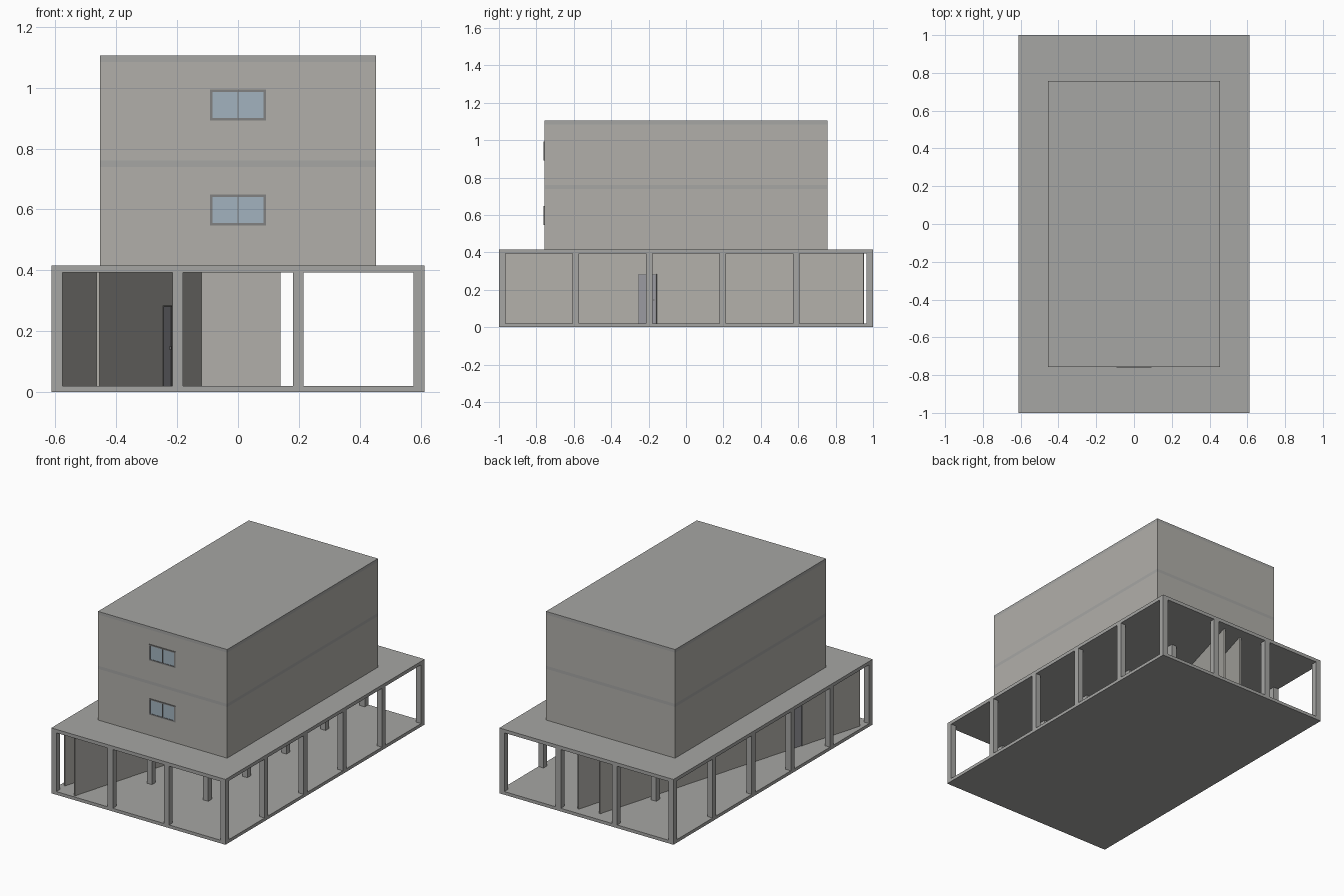
import bpy, bmesh, math
from mathutils import Matrix, Vector

if "Cube" in bpy.data.objects:
    bpy.data.objects.remove(bpy.data.objects["Cube"])


def mat(name, rgb):
    m = bpy.data.materials.new(name)
    m.diffuse_color = (*rgb, 1)
    m.use_nodes = True
    m.node_tree.nodes["Principled BSDF"].inputs["Base Color"].default_value = m.diffuse_color
    return m


GLASS = mat("glass", (0.36, 0.45, 0.52))
FRAME = mat("window_frame_grey", (0.22, 0.22, 0.22))
DOOR = mat("door_grey", (0.32, 0.32, 0.35))
WALL = mat("plaster", (0.44, 0.43, 0.40))
CONCRETE = mat("concrete", (0.38, 0.38, 0.37))


def box(name, lo, hi, material=None, frame=Matrix.Identity(4)):
    """Box between two corners, optionally in a rotated local frame."""
    lo, hi = Vector(lo), Vector(hi)
    bm = bmesh.new()
    m = frame @ Matrix.Translation((lo + hi) / 2) @ Matrix.Diagonal((*(hi - lo), 1))
    bmesh.ops.create_cube(bm, size=1, matrix=m)
    me = bpy.data.meshes.new(name)
    bm.to_mesh(me)
    bm.free()
    ob = bpy.data.objects.new(name, me)
    bpy.context.collection.objects.link(ob)
    if material:
        me.materials.append(material)
    return ob


W, L = 0.612, 1.0
FLOOR, CEIL, DECK = 0.02, 0.393, 0.415
BX, BY = 0.454, 0.757

# ground slab and podium roof
box("ground_slab", (-W, -L, 0), (W, L, FLOOR), CONCRETE)
box("podium_roof", (-W, -L, CEIL), (W, L, DECK), CONCRETE)

# 4 x 6 column grid
C = 0.018
for i in range(4):
    x = (i / 3 * 2 - 1) * (W - C)
    for j in range(6):
        y = (j / 5 * 2 - 1) * (L - C)
        box(f"column_{i}_{j}", (x - C, y - C, FLOOR), (x + C, y + C, CEIL), CONCRETE)


def wall(name, a, b, door_y=None):
    """Thin straight partition from a to b with an optional door leaf."""
    a, b = Vector((*a, 0)), Vector((*b, 0))
    d = b - a
    frame = Matrix.Translation(a) @ Matrix.Rotation(math.atan2(d.y, d.x), 4, 'Z')
    n, t = d.length, 0.005
    if door_y is None:
        box(name, (0, -t, FLOOR), (n, t, CEIL), WALL, frame)
        return
    s = (door_y - a.y) / d.y * n
    h, top = 0.052, 0.285
    box(name + "_before_door", (0, -t, FLOOR), (s - h, t, CEIL), WALL, frame)
    box(name + "_after_door", (s + h, -t, FLOOR), (n, t, CEIL), WALL, frame)
    box(name + "_over_door", (s - h, -t, top), (s + h, t, CEIL), WALL, frame)
    box(name + "_door", (s - h, -t * .7, FLOOR), (s + h, t * .7, top), DOOR, frame)
    # door frame and handle
    for k, u in enumerate((s - h, s + h - 0.006)):
        box(f"{name}_jamb_{k}", (u, -0.007, FLOOR), (u + 0.006, 0.007, top), FRAME, frame)
    box(name + "_lintel", (s - h, -0.007, top - 0.006), (s + h, 0.007, top), FRAME, frame)
    box(name + "_handle", (s + h - 0.02, -0.009, 0.14), (s + h - 0.012, 0.009, 0.15), FRAME, frame)


# diagonal corridor walls and cross wall in the ground floor
wall("right_corridor_wall", (-0.46, -0.985), (0.093, 0.95), -0.205)
wall("left_corridor_wall", (-0.585, -0.908), (-0.044, 0.93), -0.45)
wall("cross_wall", (-0.125, 0.19), (0.14, 0.19))

# two upper storeys with floor plates
for name, z0, z1, m in (("lower_storey", DECK, 0.74, WALL),
                        ("middle_plate", 0.74, 0.76, CONCRETE),
                        ("upper_storey", 0.76, 1.085, WALL),
                        ("roof_plate", 1.085, 1.105, CONCRETE)):
    box(name, (-BX, -BY, z0), (BX, BY, z1), m)

# front windows with two panes each
for k, z in enumerate((0.598, 0.943)):
    w, h, f = 0.092, 0.051, 0.008
    y0, y1 = -BY - 0.004, -BY
    for s in (-1, 1):
        x = s * (w - f / 2)
        box(f"window_{k}_side_{s}", (x - f / 2, y0, z - h), (x + f / 2, y1, z + h), FRAME)
        zz = z + s * (h - f / 2)
        box(f"window_{k}_rail_{s}", (f - w, y0, zz - f / 2), (w - f, y1, zz + f / 2), FRAME)
    box(f"window_{k}_mullion", (-0.002, y0 + 0.001, z - h + f), (0.002, y1, z + h - f), FRAME)
    box(f"window_{k}_glass", (f - w, -BY - 0.001, z - h + f), (w - f, y1, z + h - f), GLASS)
